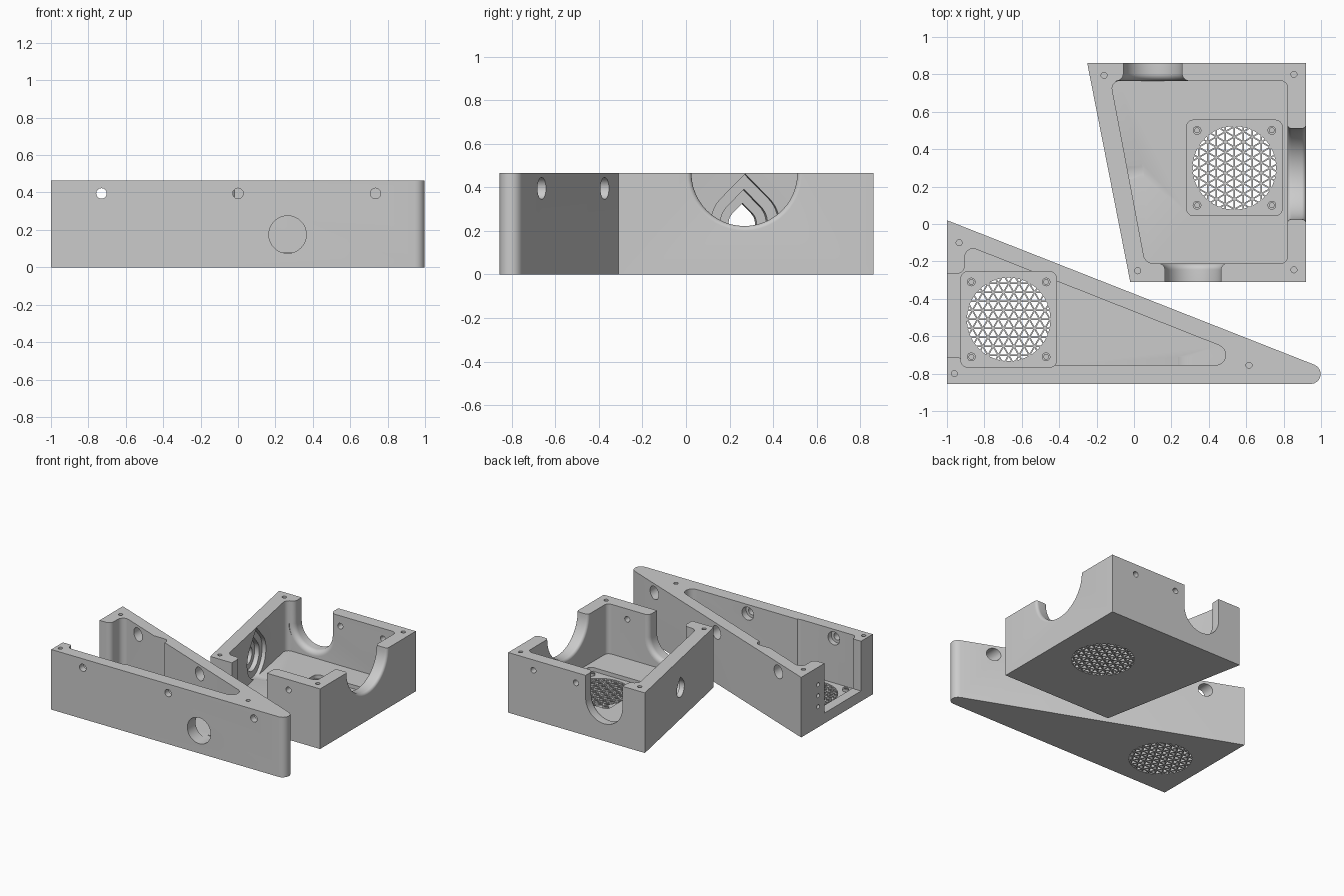
import bpy, bmesh
from math import sin, cos, tan, pi, sqrt, radians
from mathutils import Vector

cube = bpy.data.objects.get("Cube")
if cube:
    bpy.data.objects.remove(cube, do_unlink=True)

HEIGHT, FLOOR, RECESS = 0.465, 0.08, 0.05
UP = Vector((0, 0, 1))

grey = bpy.data.materials.new("plain_grey")
grey.use_nodes = True
grey.diffuse_color = (0.6, 0.6, 0.6, 1)
grey.node_tree.nodes["Principled BSDF"].inputs["Base Color"].default_value = grey.diffuse_color


def add_loft(bm, rings):
    """Closed solid through rings of matching points."""
    loops = [[bm.verts.new(p) for p in ring] for ring in rings]
    n = len(loops[0])
    for a, b in zip(loops, loops[1:]):
        for i in range(n):
            bm.faces.new((a[i], a[(i + 1) % n], b[(i + 1) % n], b[i]))
    bm.faces.new(loops[0][::-1])
    bm.faces.new(loops[-1])


def make_object(name, solids):
    bm = bmesh.new()
    for rings in solids:
        add_loft(bm, rings)
    bmesh.ops.recalc_face_normals(bm, faces=bm.faces)
    mesh = bpy.data.meshes.new(name)
    bm.to_mesh(mesh)
    bm.free()
    mesh.materials.append(grey)
    obj = bpy.data.objects.new(name, mesh)
    bpy.context.collection.objects.link(obj)
    return obj


def rounded(corners):
    """Outline from (x, y, radius) corners."""
    pts, n = [], len(corners)
    for i, (x, y, r) in enumerate(corners):
        p = Vector((x, y, 0))
        if r == 0:
            pts.append(p)
            continue
        a = (Vector((*corners[i - 1][:2], 0)) - p).normalized()
        b = (Vector((*corners[(i + 1) % n][:2], 0)) - p).normalized()
        half = a.angle(b) / 2
        c = p + (a + b).normalized() * (r / sin(half))
        v0 = (p + a * (r / tan(half)) - c).normalized()
        v1 = (p + b * (r / tan(half)) - c).normalized()
        pts += [c + v0.slerp(v1, k / 8).normalized() * r for k in range(9)]
    return pts


def prism(outline, z0, z1):
    return [[p + UP * z for p in outline] for z in (z0, z1)]


def bore(start, axis, radius, depth, pointed=False, sides=32):
    """Round rod along an axis, optionally with a pointed top."""
    start, axis = Vector(start), Vector(axis).normalized()
    v = UP if abs(axis.z) < 0.5 else Vector((0, 1, 0))
    u = axis.cross(v)
    ring = []
    for k in range(sides):
        a = 2 * pi * k / sides
        if pointed and pi / 4 + 0.01 < a < 3 * pi / 4 - 0.01:
            if k == sides // 4:
                ring.append(start + v * radius * sqrt(2))
            continue
        ring.append(start + u * radius * cos(a) + v * radius * sin(a))
    return [ring, [p + axis * depth for p in ring]]


def notch(face, axis, radius, flare, both=False, wall=0.1):
    """U-shaped cut open at the top, flared where it meets the cavity."""
    face, axis = Vector(face), Vector(axis)
    u = axis.cross(UP)
    arc = [k * pi / 16 for k in range(9)]
    steps = [(wall - flare + flare * sin(a), radius + flare * (1 - cos(a))) for a in arc]
    steps.append((wall + 0.05, radius + flare))
    if both:
        steps = [(wall - d, r) for d, r in steps[::-1]] + steps
    else:
        steps.insert(0, (-0.05, radius))
    rings = []
    for d, r in steps:
        c = face + axis * d
        top = UP * (0.6 - c.z)
        rings.append([c + u * r + top]
                     + [c + u * r * cos(k * pi / 24) - UP * r * sin(k * pi / 24) for k in range(25)]
                     + [c - u * r + top])
    return rings


def carve(body, cuts):
    for rings in cuts:
        cutter = make_object("cutter", [rings])
        cutter.hide_render = True
        mod = body.modifiers.new("cut", 'BOOLEAN')
        mod.operation, mod.solver, mod.object = 'DIFFERENCE', 'EXACT', cutter
        bpy.context.view_layer.objects.active = body
        bpy.ops.object.modifier_apply(modifier=mod.name)
        bpy.data.objects.remove(cutter, do_unlink=True)
    bpy.ops.object.select_all(action='DESELECT')
    body.select_set(True)
    bpy.ops.object.shade_smooth_by_angle(angle=radians(30))


def fan_cuts(x, y):
    """Square fan recess and the round opening below it."""
    h = 0.255
    square = [(x + sx * h, y + sy * h, 0.035) for sx, sy in ((-1, -1), (1, -1), (1, 1), (-1, 1))]
    return [prism(rounded(square), RECESS, 0.6), bore((x, y, -0.1), UP, 0.223, 0.3, sides=64)]


def fan_parts(name, x, y, turn):
    """Triangular grille bars and four screw bosses."""
    centre, r, pitch, w = Vector((x, y, 0)), 0.226, 0.048, 0.004
    bars = []
    for k in range(3):
        a = turn + k * pi / 3
        d, n = Vector((cos(a), sin(a), 0)), Vector((-sin(a), cos(a), 0))
        for i in range(-4, 5):
            half = sqrt(r * r - (i * pitch) ** 2)
            c = centre + n * i * pitch
            bars.append(prism([c - d * half - n * w, c + d * half - n * w,
                               c + d * half + n * w, c - d * half + n * w], 0.001, 0.045))
    make_object(name + "_grille", bars)
    spots = [(x + sx, y + sy) for sx in (-0.2, 0.2) for sy in (-0.2, 0.2)]
    bosses = make_object(name + "_screw_bosses",
                         [bore((*s, RECESS - 0.01), UP, 0.023, 0.03) for s in spots])
    carve(bosses, [bore((*s, RECESS), UP, 0.014, 0.1, sides=6) for s in spots])


def lid_holes(spots):
    return [bore((*s, HEIGHT - 0.12), UP, 0.016, 0.3, sides=20) for s in spots]


# Wedge-shaped case
wedge = make_object("wedge_case", [prism(rounded(
    [(-1, 0.02, 0), (-1, -0.855, 0), (1.225, -0.855, 0.053)]), 0, HEIGHT)])
cavity = rounded([(-1.1, -0.712, 0), (-0.915, -0.712, 0.03), (-0.915, -0.755, 0.005),
                  (0.724, -0.755, 0.055), (-0.905, -0.111, 0.045),
                  (-0.905, -0.265, 0.04), (-1.1, -0.265, 0)])
cuts = [prism(cavity, FLOOR, 0.6)] + fan_cuts(-0.67, -0.51)
cuts += lid_holes([(-0.935, -0.1), (-0.96, -0.8), (0.615, -0.755)])
for x in (-0.73, 0, 0.735):
    cuts.append(bore((x, -0.805, 0.395), (0, 1, 0), 0.05, 1))
    cuts.append(bore((x, -0.95, 0.395), (0, 1, 0), 0.028, 0.2))
cuts.append(bore((0.265, -0.95, 0.175), (0, 1, 0), 0.1, 0.24, sides=64))
for z in (0.16, 0.245, 0.33):
    cuts.append(bore((-1.05, -0.187, z), (1, 0, 0), 0.016, 0.11, sides=20))
carve(wedge, cuts)
fan_parts("wedge_fan", -0.67, -0.51, 0)

# Four-sided case with one slanted wall
box = make_object("slanted_case", [prism(rounded(
    [(-0.25, 0.86, 0), (-0.02, -0.31, 0), (0.92, -0.31, 0), (0.92, 0.86, 0)]), 0, HEIGHT)])
cavity = rounded([(-0.125, 0.765, 0.04), (0.06, -0.21, 0.05),
                  (0.82, -0.21, 0.035), (0.82, 0.765, 0.035)])
cuts = [prism(cavity, FLOOR, 0.6)] + fan_cuts(0.537, 0.3)
cuts += lid_holes([(-0.16, 0.795), (0.855, 0.8), (0.02, -0.25), (0.855, -0.245)])
cuts += [notch((0.1, 0.86, 0.29), (0, -1, 0), 0.157, 0.04, wall=0.095),
         notch((0.315, -0.31, 0.29), (0, 1, 0), 0.15, 0.035),
         notch((0.92, 0.268, 0.465), (-1, 0, 0), 0.243, 0.022, both=True)]
for x in (0.34, 0.705):
    cuts.append(bore((x, 0.7, 0.385), (0, 1, 0), 0.022, 0.3))
cuts.append(bore((0.65, -0.4, 0.385), (0, 1, 0), 0.022, 0.25))

# Stepped pointed port through the slanted wall
outward = Vector((-1.17, -0.23, 0)).normalized()
inner = Vector((-0.03, 0.272, 0.235))
for radius, reach in ((0.16, 0.03), (0.11, 0.065), (0.065, 0.25)):
    cuts.append(bore(inner - outward * 0.08, outward, radius, reach + 0.08, pointed=True, sides=48))
carve(box, cuts)
fan_parts("slanted_fan", 0.537, 0.3, pi / 2)
